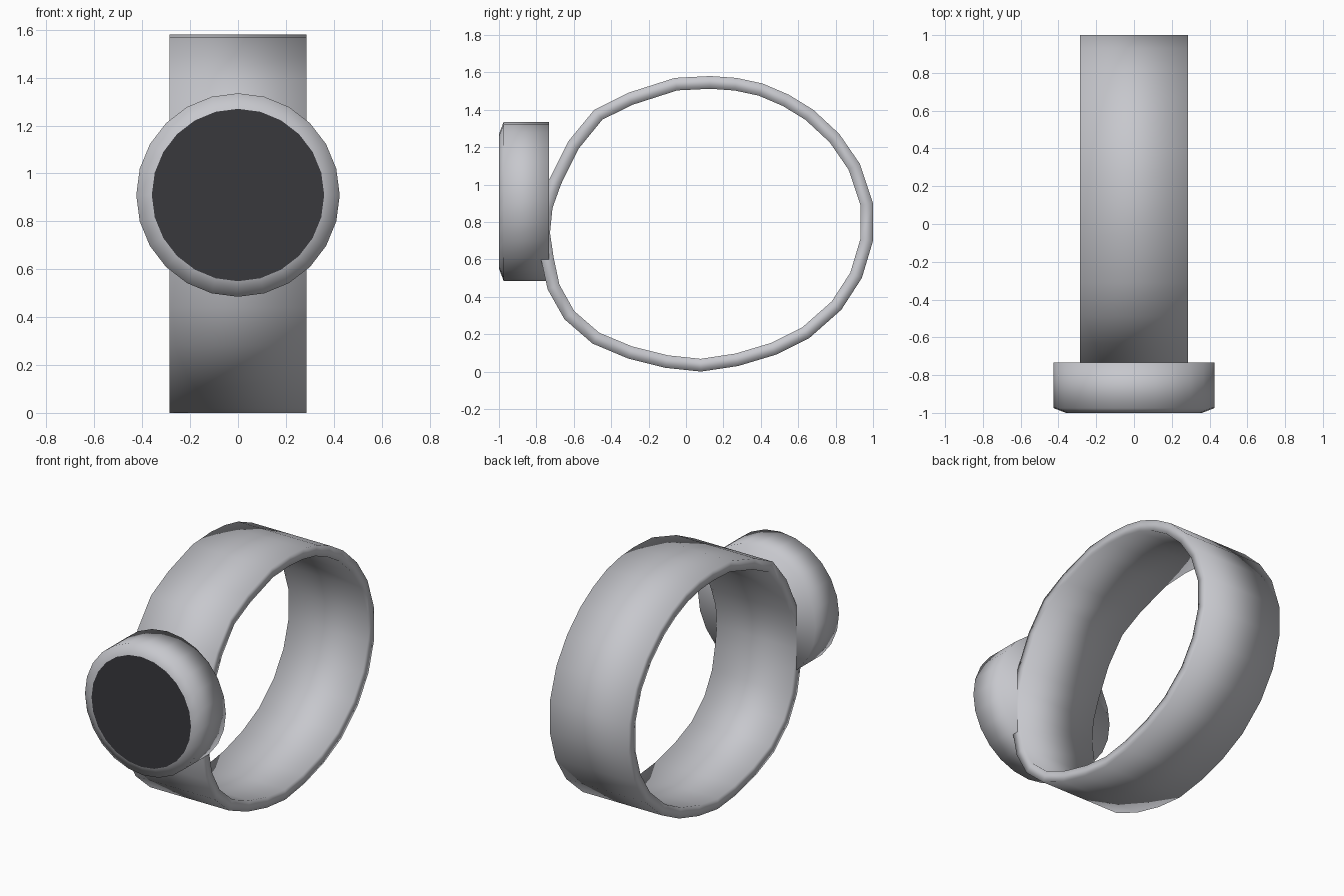
import bpy
import bmesh
from math import sin, cos, tau
from mathutils import Vector

cube = bpy.data.objects.get("Cube")
if cube:
    bpy.data.objects.remove(cube, do_unlink=True)


def make_material(name, colour):
    mat = bpy.data.materials.new(name)
    mat.use_nodes = True
    mat.diffuse_color = colour
    mat.node_tree.nodes["Principled BSDF"].inputs["Base Color"].default_value = colour
    return mat


def finish(name, bm, mat, smooth):
    """Turn a bmesh into a named object with consistent normals."""
    bmesh.ops.recalc_face_normals(bm, faces=bm.faces[:])
    for face in bm.faces:
        face.smooth = smooth
    mesh = bpy.data.meshes.new(name)
    bm.to_mesh(mesh)
    bm.free()
    mesh.materials.append(mat)
    obj = bpy.data.objects.new(name, mesh)
    bpy.context.scene.collection.objects.link(obj)
    return obj


def bridge(bm, ring_a, ring_b):
    """Join two closed rings of equal length with quads."""
    count = len(ring_a)
    for i in range(count):
        j = (i + 1) % count
        bm.faces.new((ring_a[i], ring_a[j], ring_b[j], ring_b[i]))


def circle(bm, radius, y):
    return [bm.verts.new((radius * sin(tau * i / SIDES), y,
                          CASE_Z + radius * cos(tau * i / SIDES)))
            for i in range(SIDES)]


SIDES = 24
CASE_Z = 0.91
HALF_WIDTH = 0.286
THICKNESS = 0.068

silver = make_material("silver_grey", (0.57, 0.575, 0.61, 1))
black = make_material("screen_black", (0.04, 0.04, 0.046, 1))

# Strap: outer side outline (y, z), offset inwards for the inner face
outline = [Vector(p) for p in (
    (.13, 1.58), (.27, 1.57), (.41, 1.54), (.55, 1.48), (.68, 1.4),
    (.82, 1.27), (.93, 1.11), (1, .9), (1, .7), (.94, .5), (.83, .33),
    (.66, .18), (.48, .09), (.28, .03), (.08, 0), (-.11, .02),
    (-.31, .07), (-.5, .15), (-.65, .28), (-.74, .44), (-.775, .6),
    (-.795, .74), (-.78, .89), (-.73, 1.03), (-.63, 1.23),
    (-.49, 1.4), (-.31, 1.49), (-.06, 1.57))]
inner = []
for i, point in enumerate(outline):
    along = (outline[(i + 1) % len(outline)] - outline[i - 1]).normalized()
    inner.append(point + Vector((along.y, -along.x)) * THICKNESS)

bm = bmesh.new()
rings = [[bm.verts.new((x, p.x, p.y)) for p in path]
         for path, x in ((outline, -HALF_WIDTH), (outline, HALF_WIDTH),
                         (inner, HALF_WIDTH), (inner, -HALF_WIDTH))]
for k in range(4):
    bridge(bm, rings[k], rings[(k + 1) % 4])
finish("strap", bm, silver, True)

# Case: round drum with a chamfered front rim and a closed back
bm = bmesh.new()
rings = [circle(bm, r, y) for r, y in ((0.425, -0.732), (0.425, -0.975), (0.36, -1))]
for a, b in zip(rings, rings[1:]):
    bridge(bm, a, b)
bm.faces.new(rings[0])
finish("case", bm, silver, True)

# Screen: flat disc filling the front rim
bm = bmesh.new()
front = circle(bm, 0.36, -1)
back = circle(bm, 0.36, -0.993)
bridge(bm, front, back)
bm.faces.new(front)
bm.faces.new(back)
finish("screen", bm, black, False)
